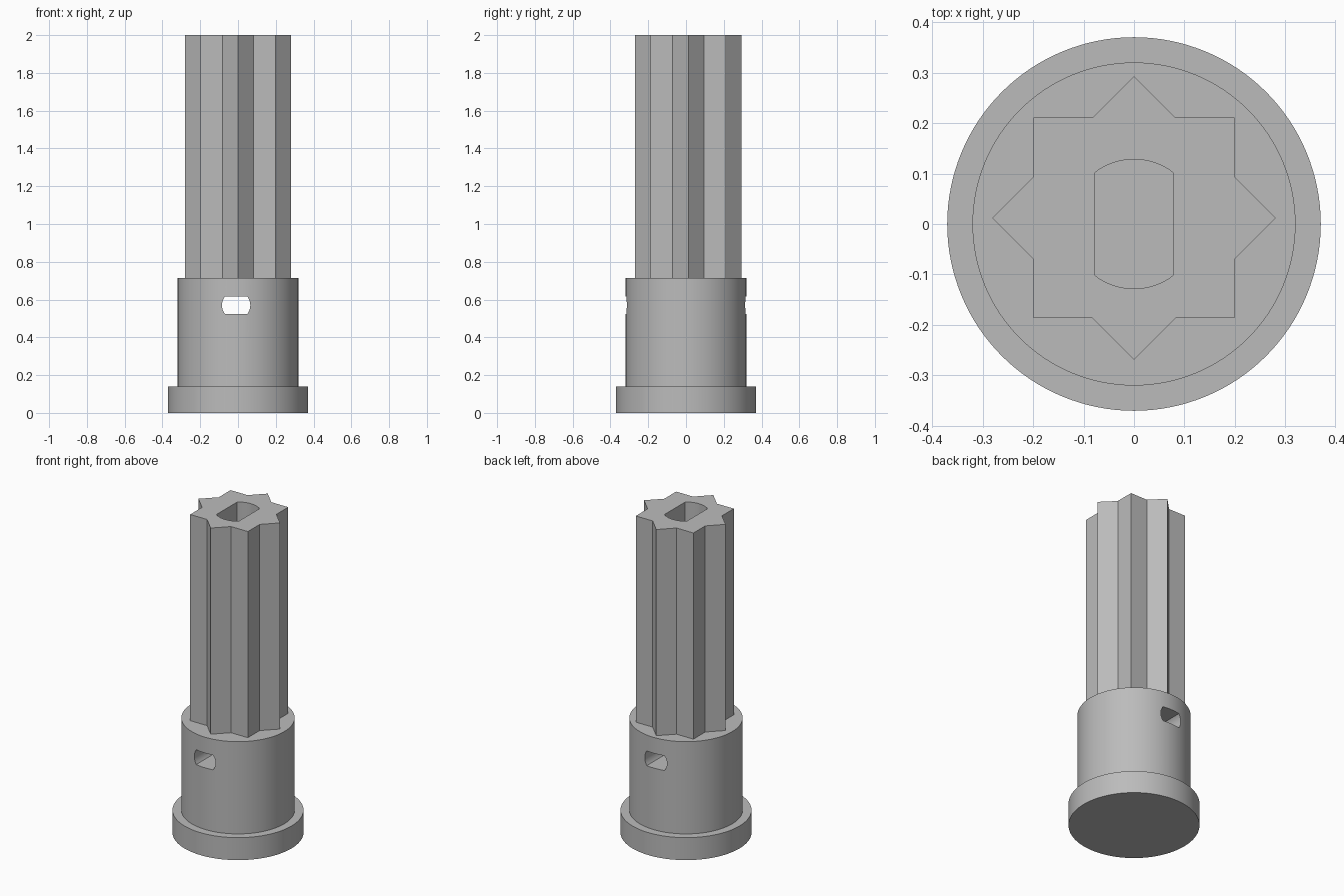
import bpy
import bmesh
from math import sin, cos, pi, radians, acos
from mathutils import Matrix

cube = bpy.data.objects.get("Cube")
if cube:
    bpy.data.objects.remove(cube, do_unlink=True)

metal = bpy.data.materials.new("plain_grey")
metal.use_nodes = True
grey = (0.5, 0.5, 0.5, 1)
metal.diffuse_color = grey
metal.node_tree.nodes["Principled BSDF"].inputs["Base Color"].default_value = grey


def prism(name, outline, low, high, matrix=Matrix()):
    """Extrude a closed outline from low to high, then place it."""
    bm = bmesh.new()
    base = bm.faces.new([bm.verts.new((x, y, low)) for x, y in outline])
    top = bmesh.ops.extrude_face_region(bm, geom=[base], use_keep_orig=True)
    verts = [v for v in top["geom"] if isinstance(v, bmesh.types.BMVert)]
    bmesh.ops.translate(bm, verts=verts, vec=(0, 0, high - low))
    bmesh.ops.recalc_face_normals(bm, faces=bm.faces)
    bm.transform(matrix)
    mesh = bpy.data.meshes.new(name)
    bm.to_mesh(mesh)
    bm.free()
    mesh.materials.append(metal)
    obj = bpy.data.objects.new(name, mesh)
    bpy.context.collection.objects.link(obj)
    return obj


def circle(radius, count=128):
    return [(radius * cos(2 * pi * i / count), radius * sin(2 * pi * i / count))
            for i in range(count)]


def flatted_circle(radius, half_width, steps=16):
    """Circle trimmed by two flats, rounded at its +y and -y ends."""
    start = acos(half_width / radius)
    points = []
    for turn in (0, pi):
        for i in range(steps + 1):
            a = turn + start + (pi - 2 * start) * i / steps
            points.append((radius * cos(a), radius * sin(a)))
    return points


def activate(obj):
    bpy.ops.object.select_all(action="DESELECT")
    obj.select_set(True)
    bpy.context.view_layer.objects.active = obj


def cut(obj, cutter):
    mod = obj.modifiers.new("cut", "BOOLEAN")
    mod.operation = "DIFFERENCE"
    mod.solver = "EXACT"
    mod.object = cutter
    activate(obj)
    bpy.ops.object.modifier_apply(modifier=mod.name)
    bpy.data.objects.remove(cutter, do_unlink=True)


# Base flange and round body
flange = prism("base_flange", circle(0.37), 0, 0.14)
body = prism("round_body", circle(0.32), 0.14, 0.715)

# Slot running through the body from front to back
slot_place = (Matrix.Translation((-0.01, 0, 0.57)) @ Matrix.Rotation(radians(90), 4, "X")
              @ Matrix.Rotation(radians(90), 4, "Z"))
cut(body, prism("slot_cutter", flatted_circle(0.075, 0.046), -0.5, 0.5, slot_place))

# Eight-pointed shaft, set slightly towards the back
tip = 0.281
valley = tip * cos(pi / 4) / cos(pi / 8)
star = [((valley if i % 2 else tip) * cos(i * pi / 8),
         (valley if i % 2 else tip) * sin(i * pi / 8)) for i in range(16)]
shaft = prism("star_shaft", star, 0.715, 2, Matrix.Translation((0, 0.012, 0)))

# Bore with two flats down the shaft
cut(shaft, prism("bore_cutter", flatted_circle(0.128, 0.077), 0.6, 2.1))

for part in (flange, body, shaft):
    activate(part)
    bpy.ops.object.shade_smooth_by_angle(angle=radians(30))
